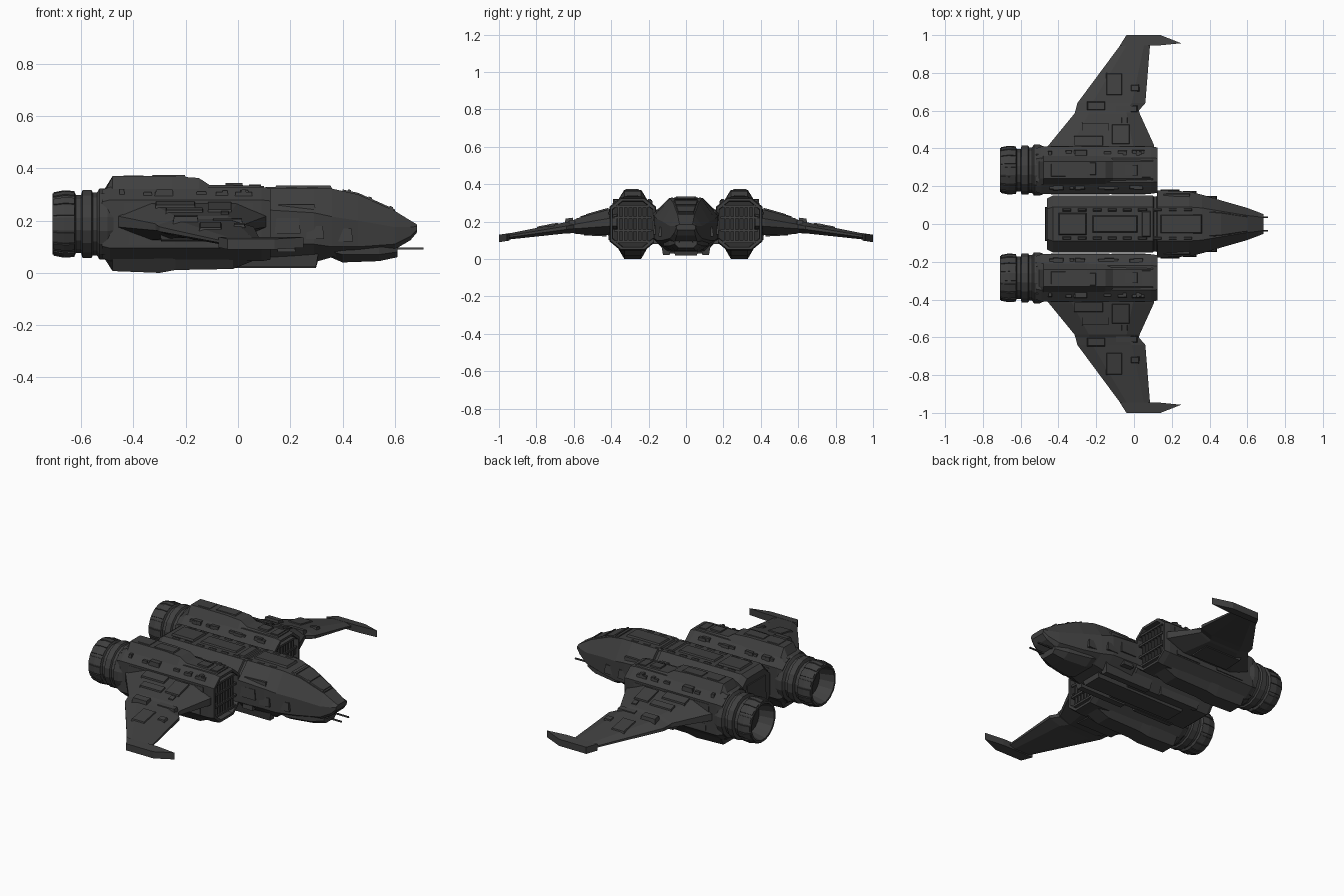
import bpy, bmesh, math, random
random.seed(4)

def mat(name, v):
    m = bpy.data.materials.new(name)
    m.diffuse_color = (v, v, v, 1)
    return m

HULL = mat("dark_grey_hull", 0.05)
DARK = mat("black_recess", 0.03)
EY, EZ = 0.285, 0.187          # engine axis

def finish(name, bm, mirror, m):
    bmesh.ops.recalc_face_normals(bm, faces=bm.faces)
    me = bpy.data.meshes.new(name)
    bm.to_mesh(me)
    bm.free()
    me.materials.append(m)
    ob = bpy.data.objects.new(name, me)
    bpy.context.collection.objects.link(ob)
    if mirror:
        mod = ob.modifiers.new("mirror", 'MIRROR')
        mod.use_axis = (False, True, False)
    return ob

def add_loft(bm, rings):
    vs = [[bm.verts.new(p) for p in r] for r in rings]
    n = len(vs[0])
    for a, b in zip(vs, vs[1:]):
        for i in range(n):
            bm.faces.new((a[i], a[(i + 1) % n], b[(i + 1) % n], b[i]))
    bm.faces.new(vs[0])
    bm.faces.new(vs[-1])

def loft(name, rings, mirror=False, m=HULL):
    bm = bmesh.new()
    add_loft(bm, rings)
    return finish(name, bm, mirror, m)

def rect(x0, x1, y0, y1, z, slope=0):
    return [(x, y, z + slope * (y - y0)) for x, y in ((x0, y0), (x1, y0), (x1, y1), (x0, y1))]

def boxes(name, items, mirror=True, m=HULL, inset=0.006, slope=0):
    """Chamfered blocks: (x0, x1, y0, y1, z0, z1)"""
    bm = bmesh.new()
    for x0, x1, y0, y1, z0, z1 in items:
        c = inset
        add_loft(bm, [rect(x0, x1, y0, y1, z0, slope),
                      rect(x0 + c, x1 - c, y0 + c, y1 - c, z1 + slope * c, slope)])
    return finish(name, bm, mirror, m)

def oct_ring(x, wt, zt, wm, zu, zl, wb, zb, yc=0):
    half = [(wt, zt), (wm, zu), (wm, zl), (wb, zb)]
    return [(x, yc + y, z) for y, z in half] + [(x, yc - y, z) for y, z in reversed(half)]

# Fuselage
loft("fuselage", [oct_ring(*s) for s in (
    (-.46, .08, .30, .135, .25, .12, .09, .06),
    (-.43, .09, .322, .15, .26, .11, .10, .035),
    (.10, .09, .322, .15, .26, .11, .10, .03),
    (.105, .085, .315, .145, .25, .12, .10, .04),
    (.12, .085, .315, .145, .25, .12, .10, .04),
    (.125, .09, .325, .178, .24, .11, .11, .04),
    (.29, .09, .325, .172, .23, .11, .10, .04),
    (.36, .085, .322, .155, .215, .10, .09, .06),
    (.46, .068, .300, .125, .20, .10, .075, .07),
    (.60, .045, .237, .085, .175, .11, .06, .09),
    (.66, .038, .200, .062, .175, .14, .05, .125),
    (.685, .034, .185, .052, .178, .165, .045, .155))])

# Chin under the nose
loft("chin", [oct_ring(*s) for s in (
    (.33, .10, .14, .12, .12, .09, .07, .07),
    (.40, .09, .14, .12, .12, .07, .07, .04),
    (.54, .07, .14, .09, .12, .07, .05, .045),
    (.61, .05, .13, .06, .11, .08, .04, .06))])

# Cockpit canopy and its frame
def top_z(x):
    return .300 - (x - .46) * .45 if x > .46 else .322 - (x - .36) * .22
loft("canopy", [[(x, -w, top_z(x) - .015), (x, -w * .85, top_z(x) + .006),
                 (x, w * .85, top_z(x) + .006), (x, w, top_z(x) - .015)]
                for x, w in ((.40, .072), (.46, .068), (.60, .043))])
for i, x in enumerate((.42, .50, .58)):
    w = .075 - (x - .4) * .16
    loft("canopy_frame_%d" % i, [[(a, -w, top_z(a) - .012), (a, -w * .85, top_z(a) + .011),
         (a, w * .85, top_z(a) + .011), (a, w, top_z(a) - .012)] for a in (x, x + .012)])

# Nose guns
boxes("nose_gun", [(.56, .71, .031, .039, .089, .097)], inset=.001)

# Spine, flank and belly blocks
boxes("spine_plates", [(-.40, -.25, -.06, .06, .32, .333), (-.22, .02, -.045, .045, .32, .330),
                       (.14, .36, -.05, .05, .322, .334), (.04, .09, -.07, .07, .32, .329)], mirror=False)
boxes("spine_ribs", [(-.38 + i * .08, -.33 + i * .08, .065, .085, .318, .328) for i in range(9)])
boxes("belly_keel", [(-.30, .31, -.07, .07, .06, .018)], mirror=False, inset=.012)
boxes("belly_pods", [(-.02, .31, .075, .135, .09, .022), (-.36, -.08, .08, .13, .09, .03)], inset=.012)
boxes("flank_blocks", [(.14, .24, .15, .183, .15, .21), (.26, .33, .14, .176, .13, .18),
                       (.15, .30, .13, .165, .215, .262), (.36, .44, .10, .148, .12, .17),
                       (.15, .22, .13, .176, .08, .12)])
boxes("rear_panel", [(-.47, -.45, -.09, .09, .10, .26)], mirror=False, inset=.003)

# Engine nacelles with recessed intake
def nac(x, k=1.0):
    return oct_ring(x, .065 * k, EZ + .142 * k, .125 * k, EZ + .092 * k, EZ - .092 * k,
                    .065 * k, EZ - .142 * k, EY)
loft("nacelle", [nac(-.52, .92), nac(-.49), nac(.09), nac(.125, .96), nac(.125, .86), nac(.07, .84)], True)
loft("intake_back", [nac(.07, .83), nac(.074, .83)], True, DARK)
boxes("intake_bars", [(.07, .115, EY - .075 + i * .025 - .005, EY - .075 + i * .025 + .005,
                       EZ - .095, EZ + .095) for i in range(7)], inset=0)
boxes("intake_crossbars", [(.07, .12, EY - .10, EY + .10, EZ + h - .006, EZ + h + .006)
                           for h in (-.095, -.035, .035, .095)], inset=0)

# Raised armour on nacelle top and bottom
for nm, s, pts in (("top_armour", 1, ((-.52, .10), (-.48, .183), (-.25, .183), (-.15, .176), (-.11, .15), (.10, .146))),
                   ("bottom_armour", -1, ((-.52, .10), (-.48, .18), (-.30, .187), (-.24, .176), (-.02, .172), (.06, .14)))):
    loft(nm, [[(x, EY - .085, EZ + s * .118), (x, EY - .045, EZ + s * h),
               (x, EY + .045, EZ + s * h), (x, EY + .085, EZ + s * .118)] for x, h in pts], True)
boxes("armour_plates", [(-.44, -.36, EY - .035, EY + .035, EZ + .18, EZ + .186),
                        (-.33, -.20, EY - .025, EY + .04, EZ + .18, EZ + .187),
                        (-.05, .02, EY - .03, EY + .03, EZ + .14, EZ + .156),
                        (.04, .09, EY - .04, EY + .04, EZ + .14, EZ + .151)], inset=.003)
# Small seeded equipment blocks on nacelle shoulders
small = []
for i in range(22):
    x = random.uniform(-.46, .04)
    l, w = random.uniform(.02, .07), random.uniform(.01, .02)
    y = EY + random.choice((-1, 1)) * .09
    small.append((x, x + l, y - w, y + w, EZ + .10, EZ + random.uniform(.122, .134)))
boxes("shoulder_blocks", small, inset=.003)
boxes("nacelle_side_panels", [(x, x + l, EY - .13, EY + .13, EZ + z, EZ + z + h) for x, l, z, h in
                              ((-.44, .12, .02, .06), (-.28, .15, .05, .03), (-.08, .14, .03, .05),
                               (-.42, .18, -.08, .04), (-.12, .16, -.085, .04))], inset=.003)

# Engine nozzles, turned profile
def circ(x, r, n=16):
    return [(x, EY + r * math.cos(math.tau * (i + .5) / n), EZ + r * math.sin(math.tau * (i + .5) / n))
            for i in range(n)]
prof = ((-.46, .12), (-.50, .138), (-.53, .138), (-.54, .122), (-.555, .122), (-.56, .132), (-.595, .132),
        (-.60, .114), (-.62, .114), (-.625, .124), (-.665, .127), (-.71, .118), (-.71, .106), (-.62, .085))
loft("nozzle", [circ(x, r) for x, r in prof], True)
loft("nozzle_core", [circ(-.622, .083), circ(-.626, .083)], True, DARK)
bm = bmesh.new()
for i in range(16):
    a = math.tau * i / 16
    ring = []
    for x, r in ((-.625, .127), (-.665, .130), (-.705, .122)):
        ring.append([(x, EY + q * math.cos(a + d), EZ + q * math.sin(a + d))
                     for q, d in ((r - .012, -.14), (r, -.12), (r, .12), (r - .012, .14))])
    add_loft(bm, ring)
finish("nozzle_petals", bm, True, HULL)

# Wings
def wing_ring(y, te, le, zc, t):
    c, e = le - te, t * .3
    return [(te, y, zc - e), (te, y, zc + e), (te + .22 * c, y, zc + t), (le - .2 * c, y, zc + t),
            (le, y, zc + e), (le, y, zc - e), (le - .2 * c, y, zc - t), (te + .22 * c, y, zc - t)]
loft("wing", [wing_ring(*s) for s in (
    (.37, -.49, .115, .20, .075), (.42, -.45, .105, .195, .068), (.585, -.315, .03, .175, .042),
    (.60, -.31, .025, .172, .034), (.64, -.30, .06, .167, .030), (.95, -.07, .085, .120, .016))], True)
tip = ((-.075, .945), (.13, .945), (.25, .957), (.14, 1.0), (-.04, 1.0))
loft("wing_tip", [[(x, y, z - (y - .945) * .15) for x, y in tip] for z in (.098, .138)], True)

# Wing surface plates follow the slope of the wing
boxes("wing_root_plates", [(-.32, -.16, .41, .47, .24, .275), (-.12, -.02, .42, .53, .24, .272),
                           (-.28, -.13, .49, .54, .22, .252), (-.07, -.03, .53, .57, .20, .238)], slope=-.28)
boxes("wing_hinge_plates", [(-.25, -.15, .60, .65, .19, .222), (-.10, .02, .59, .63, .18, .211)], slope=-.15)
boxes("wing_outer_plates", [(-.15, -.06, .68, .80, .18, .195), (-.02, .03, .70, .74, .17, .192)], slope=-.19)
boxes("wing_under_plates", [(-.30, -.05, .42, .55, .15, .120)], slope=.05)
